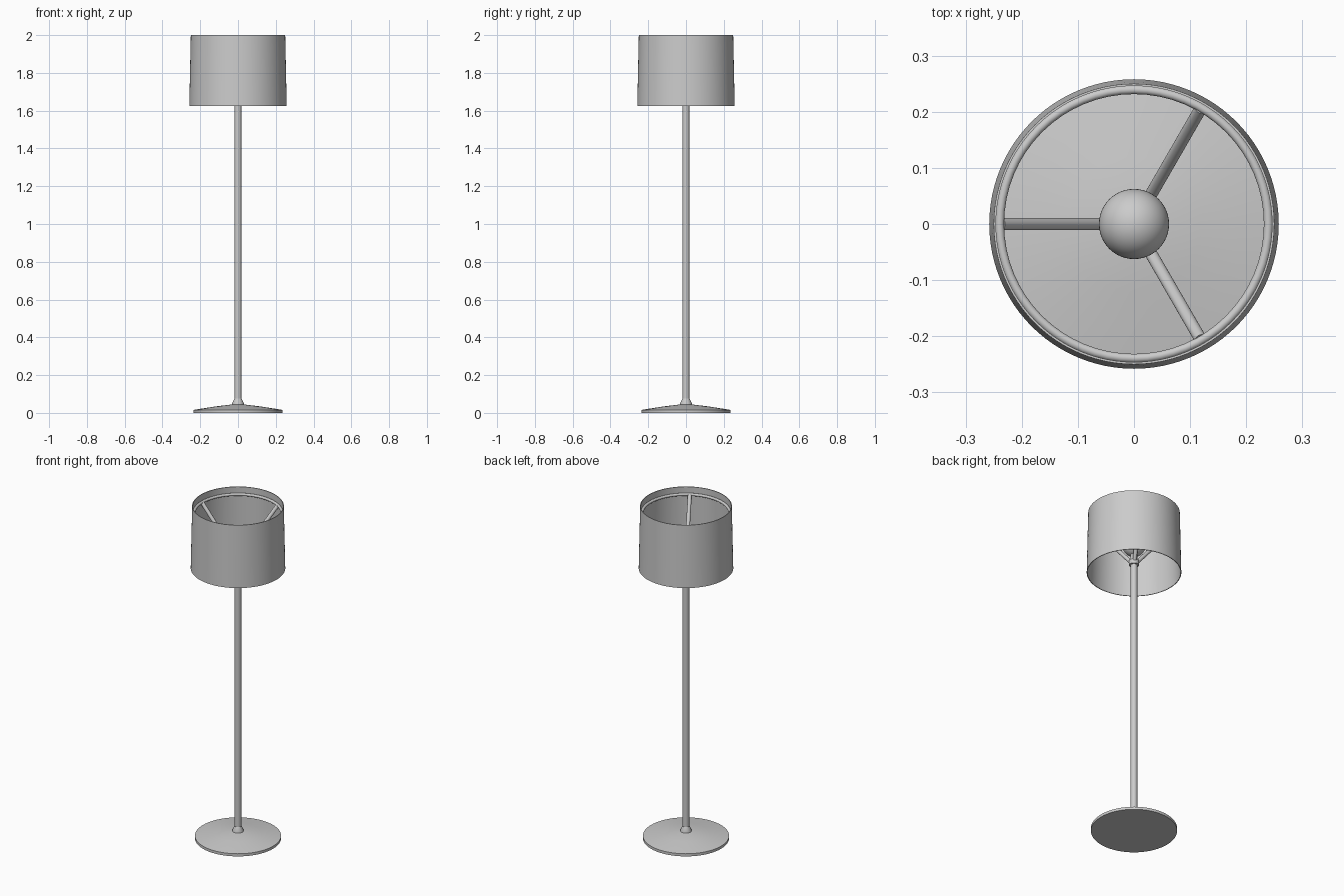
import bpy, math
from mathutils import Vector

if "Cube" in bpy.data.objects:
    bpy.data.objects.remove(bpy.data.objects["Cube"])


def smooth(obj):
    bpy.ops.object.select_all(action='DESELECT')
    obj.select_set(True)
    bpy.context.view_layer.objects.active = obj
    bpy.ops.object.shade_smooth_by_angle(angle=math.radians(30))


def lathe(name, profile, closed=False, n=64):
    """Revolve (radius, z) points round z; a radius of 0 becomes a pole."""
    verts, rows, faces = [], [], []
    for r, z in profile:
        k = len(verts)
        if r == 0:
            verts.append((0, 0, z))
            rows.append([k] * n)
        else:
            verts += [(r * math.cos(2 * math.pi * i / n), r * math.sin(2 * math.pi * i / n), z)
                      for i in range(n)]
            rows.append(list(range(k, k + n)))
    pairs = list(zip(rows, rows[1:] + rows[:1] if closed else rows[1:]))
    for a, b in pairs:
        for i in range(n):
            j = (i + 1) % n
            faces.append(list(dict.fromkeys((a[i], a[j], b[j], b[i]))))
    mesh = bpy.data.meshes.new(name)
    mesh.from_pydata(verts, [], faces)
    obj = bpy.data.objects.new(name, mesh)
    bpy.context.collection.objects.link(obj)
    smooth(obj)
    return obj


def rod(name, a, b, radius):
    a, b = Vector(a), Vector(b)
    bpy.ops.mesh.primitive_cylinder_add(vertices=24, radius=radius, depth=(b - a).length,
                                        location=(a + b) / 2)
    obj = bpy.context.object
    obj.name = name
    obj.rotation_euler = (b - a).to_track_quat('Z', 'Y').to_euler()
    smooth(obj)


# Weighted foot: flat underside, shallow cone on top
lathe("base", [(0, 0), (0.235, 0), (0.235, 0.016), (0.12, 0.034), (0.03, 0.045), (0, 0.045)])

# Flared collar where the pole meets the foot
lathe("base_collar", [(0, 0.04), (0.031, 0.04), (0.031, 0.05), (0.019, 0.075), (0, 0.075)], n=32)

# Pole
rod("pole", (0, 0, 0.04), (0, 0, 1.69), 0.018)

# Hub holding the arms, and the bulb socket above it
lathe("hub", [(0, 1.672), (0.027, 1.672), (0.027, 1.70), (0.02, 1.704),
              (0.02, 1.745), (0, 1.745)], n=32)

# Globe bulb
bpy.ops.mesh.primitive_uv_sphere_add(segments=48, ring_count=24, radius=0.0625,
                                     location=(0, 0, 1.795))
bpy.context.object.name = "bulb"
smooth(bpy.context.object)

# Three arms rising from hub to shade ring
for k, deg in enumerate((60, 180, 300)):
    c, s = math.cos(math.radians(deg)), math.sin(math.radians(deg))
    rod(f"arm_{k + 1}", (0.012 * c, 0.012 * s, 1.688), (0.238 * c, 0.238 * s, 1.955), 0.011)

# Ring carrying the shade
bpy.ops.mesh.primitive_torus_add(major_radius=0.2395, minor_radius=0.008, major_segments=64,
                                 minor_segments=16, location=(0, 0, 1.957))
bpy.context.object.name = "shade_ring"
smooth(bpy.context.object)

# Thin, slightly tapered drum shade, open at both ends
lathe("shade", [(0.258, 1.625), (0.25, 2.0), (0.246, 2.0), (0.254, 1.625)], closed=True, n=96)
